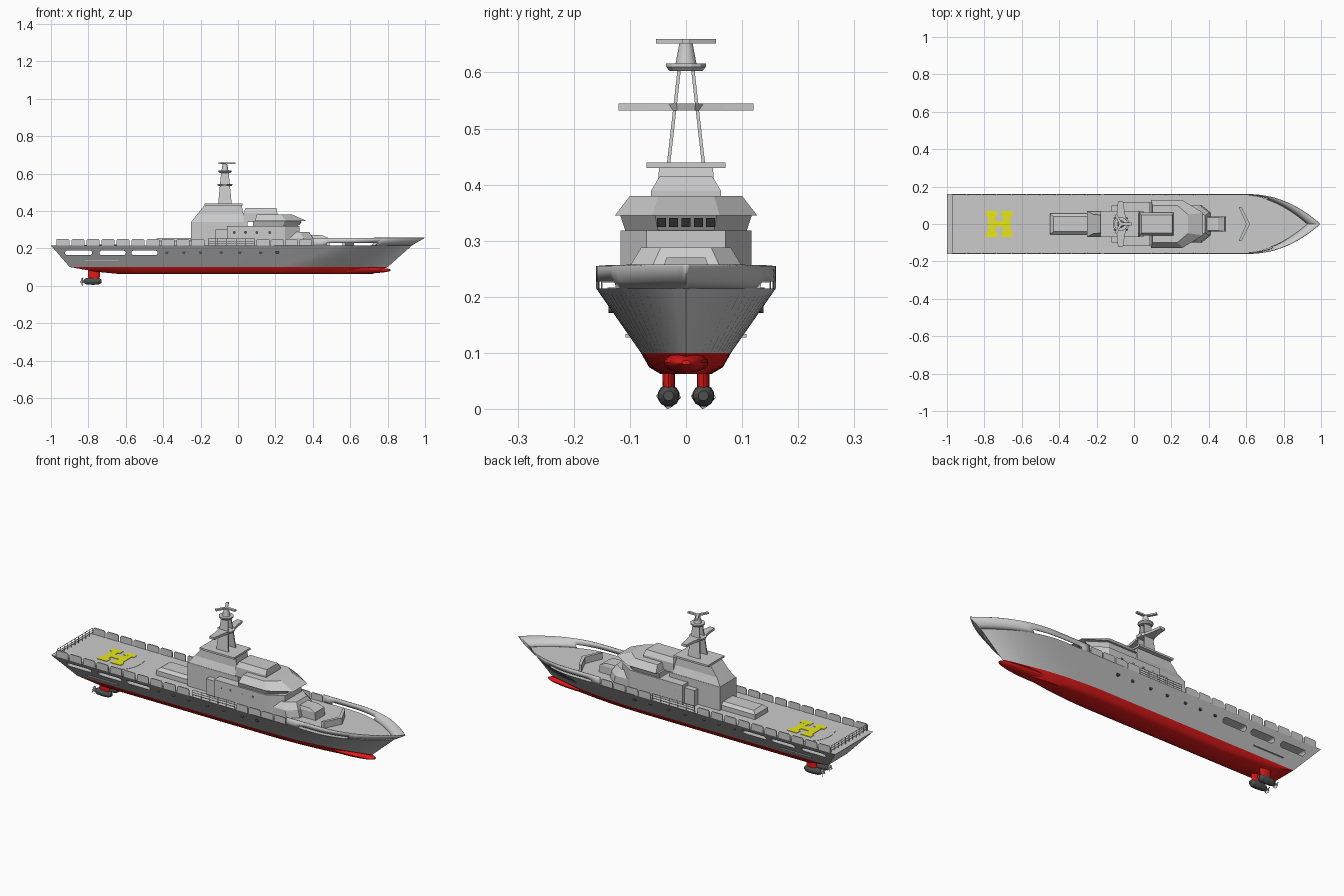
import bpy, bmesh, math
from math import sin, cos, pi
from mathutils import Matrix, Vector

if "Cube" in bpy.data.objects:
    bpy.data.objects.remove(bpy.data.objects["Cube"])


def mat(name, c):
    m = bpy.data.materials.new(name)
    m.diffuse_color = (*c, 1)
    m.use_nodes = True
    m.node_tree.nodes["Principled BSDF"].inputs["Base Color"].default_value = m.diffuse_color
    return m


RED, YELLOW, DARK = mat("red", (.75, .01, .01)), mat("yellow", (.8, .8, .01)), mat("dark", (.08, .08, .08))


def make(name, verts, faces, m=None, smooth=False):
    me = bpy.data.meshes.new(name)
    me.from_pydata([tuple(v) for v in verts], [], faces)
    bm = bmesh.new()
    bm.from_mesh(me)
    bmesh.ops.recalc_face_normals(bm, faces=bm.faces)
    bm.to_mesh(me)
    bm.free()
    ob = bpy.data.objects.new(name, me)
    bpy.context.collection.objects.link(ob)
    if m:
        me.materials.append(m)
    if smooth:
        bpy.ops.object.select_all(action='DESELECT')
        ob.select_set(True)
        bpy.context.view_layer.objects.active = ob
        bpy.ops.object.shade_smooth_by_angle(angle=math.radians(35))
    return ob


def lofted(parts):
    # each part is a list of rings with equal point counts, capped at both ends
    verts, faces = [], []
    for rings in parts:
        b, n = len(verts), len(rings[0])
        for r in rings:
            verts += r
        for k in range(len(rings) - 1):
            for i in range(n):
                j = (i + 1) % n
                faces.append((b + k*n + i, b + k*n + j, b + k*n + n + j, b + k*n + n + i))
        faces += [tuple(range(b + n - 1, b - 1, -1)), tuple(range(b + (len(rings) - 1)*n, b + len(rings)*n))]
    return verts, faces


def loft(name, parts, m=None, smooth=False):
    return make(name, *lofted(parts), m, smooth)


def rect(x0, x1, w, z):
    return [(x0, -w, z), (x1, -w, z), (x1, w, z), (x0, w, z)]


def box(x0, x1, y0, y1, z0, z1):
    return [[(x0, y0, z), (x1, y0, z), (x1, y1, z), (x0, y1, z)] for z in (z0, z1)]


def side_prism(pts, y0, y1):
    return [[(x, y, z) for x, z in pts] for y in (y0, y1)]


def circle(c, r, n, axis='z'):
    out = []
    for i in range(n):
        a, b = r*cos(2*pi*(i + .5)/n), r*sin(2*pi*(i + .5)/n)
        out.append({'x': (c[0], c[1] + a, c[2] + b), 'y': (c[0] + a, c[1], c[2] + b),
                    'z': (c[0] + a, c[1] + b, c[2])}[axis])
    return out


def rod(a, b, r=.0022, n=5):
    d = (Vector(b) - Vector(a)).normalized()
    q = d.to_track_quat('Z', 'Y')
    return [[tuple(Vector(p) + q @ Vector((r*cos(2*pi*i/n), r*sin(2*pi*i/n), 0))) for i in range(n)] for p in (a, b)]


# Hull waterlines
def half(x, w, xt, xe, p=2.1):
    return w if x <= xt else w*max(0, 1 - ((x - xt)/(xe - xt))**p)


def waterline(z, xs, xt, xe, w):
    xr = [xs + (xt - xs)*i/4 for i in range(4)] + [xt + (xe - xt)*i/16 for i in range(17)]
    a = [(x, -half(x, w, xt, xe), z) for x in xr]
    return a + [(x, -y, z) for x, y, z in a[-2::-1]]


L1 = waterline(.10, -.90, .22, .80, .08)
L2 = waterline(.215, -1.0, .55, .93, .16)
loft("lower_hull", [[waterline(.063, -.64, .2, .72, .046), waterline(.075, -.76, .2, .75, .066), L1]], RED, True)
hull = loft("upper_hull", [[L1, L2]], None, True)

# Mooring openings cut through the stern quarters
slots = []
for x0, x1 in ((-.925, -.78), (-.74, -.60), (-.57, -.43)):
    r = .012
    pts = [(x1 - r + r*cos(t), .176 + r*sin(t)) for t in [(-.5 + i/6)*pi for i in range(7)]]
    pts += [(x0 + r - r*cos(t), .176 - r*sin(t)) for t in [(-.5 + i/6)*pi for i in range(7)]]
    slots.append(side_prism(pts, -.3, .3))
cutter = loft("slot_cutter", slots)
cutter.hide_render = True
mod = hull.modifiers.new("slots", 'BOOLEAN')
mod.object, mod.operation, mod.solver = cutter, 'DIFFERENCE', 'EXACT'
bpy.context.view_layer.objects.active = hull
bpy.ops.object.modifier_apply(modifier="slots")
bpy.data.objects.remove(cutter)

# Bulbous bow
bulb = []
for i in range(1, 16):
    t = pi*i/16
    bulb.append([(.62 - .2*cos(t), .04*sin(t)*cos(a), .083 + .019*sin(t)*sin(a)) for a in [2*pi*k/20 for k in range(20)]])
loft("bulbous_bow", [bulb], RED, True)

# Bow bulwark with a long freeing slot
verts, faces, n = [], [], 56
for i in range(n + 1):
    v = 2*i/n - 1
    u, s = 1 - abs(v), (1 if v > 0 else -1)
    u = 1 - (1 - u)**1.3
    x2, x3 = .4 + .53*u, .4 + .597*u
    lo = Vector((x2, s*half(x2, .16, .55, .93), .215))
    hi = Vector((x3, s*half(x3, .16, .6, .997, 2.2), .255))
    verts += [lo, lo.lerp(hi, .32), hi]
    if i < n:
        b = 3*i
        if not .46 < x2 < .73:
            faces.append((b, b + 3, b + 4, b + 1))
        faces.append((b + 1, b + 4, b + 5, b + 2))
bul = make("bow_bulwark", verts, faces, None, True)
bul.modifiers.new("thick", 'SOLIDIFY').thickness = .004

# Side panels, railings, portholes and rubbing strips on both sides
panels, rails, ports, strips = [], [], [], []
for s in (-1, 1):
    for x in [-.97 + .08*i for i in range(10)] + [.10 + .075*i for i in range(4)]:
        p = [(x, .215), (x + .07, .215), (x + .07, .243), (x + .063, .25), (x + .007, .25), (x, .243)]
        panels.append(side_prism(p, s*.155, s*.16))
    rails += [rod((-.16, s*.156, z), (.09, s*.156, z), .0015) for z in (.227, .238, .25)]
    rails += [rod((-.16 + .05*i, s*.156, .215), (-.16 + .05*i, s*.156, .25), .0015) for i in range(6)]
    for x in (-.38, -.29, -.2, -.09, .01, .12, .21):
        ports.append([circle((x, s*.125, .18), .009, 12, 'y'), circle((x, s*.138, .18), .009, 12, 'y')])
    for x in (-.02, .04, .1, .17):
        ports.append([circle((x, s*.11, .285), .008, 12, 'y'), circle((x, s*.117, .285), .008, 12, 'y')])
    strips.append(box(-.82, -.64, s*.095, s*.108, .128, .134))
rails += [rod((-.97, -.15, z), (-.97, .15, z), .0015) for z in (.227, .238, .25)]
rails += [rod((-.97, -.15 + .03*i, .215), (-.97, -.15 + .03*i, .25), .0015) for i in range(11)]
loft("side_panels", panels)
loft("railings", rails)
loft("portholes", ports, DARK)
loft("rubbing_strips", strips)

# Helicopter deck marking
loft("landing_circle", [[circle((-.72, 0, .214), .14, 48), circle((-.72, 0, .2165), .14, 48)]])
bars = [box(-.745, -.695, -.017, .017, .216, .219)]
for s in (-1, 1):
    bars.append(box(-.72 + s*.041 - .018, -.72 + s*.041 + .018, -.07, .07, .216, .219))
    bars += [box(-.72 + s*.041 - .03, -.72 + s*.041 + .03, t*.055 - .015, t*.055 + .015, .216, .2192) for t in (-1, 1)]
loft("landing_mark", bars, YELLOW)

# Superstructure blocks


def nose(x0, x1, x2, w, wf, z):
    return [(x0, -w, z), (x1, -w, z), (x2, -wf, z), (x2, wf, z), (x1, w, z), (x0, w, z)]


loft("aft_skylight", [[rect(-.45, -.25, .055, .213), rect(-.45, -.25, .055, .24), rect(-.43, -.25, .04, .255)]])
loft("aft_house", [box(-.25, .05, -.07, .07, .213, .342)])
loft("main_house", [[nose(-.06, .25, .33, .117, .07, z) for z in (.213, .318)]])
loft("house_side_lockers", [box(-.12, -.06, s*.06, s*.1, .213, .30) for s in (-1, 1)])
loft("forward_house", [[nose(.25, .36, .41, .1, .06, .213), nose(.25, .35, .40, .1, .06, .255), nose(.25, .33, .38, .08, .045, .288)]])
loft("gun_platform", [[rect(.37, .49, .04, .213), rect(.37, .485, .04, .255), rect(.37, .45, .035, .27)]])
loft("bridge", [[nose(.08, .24, .32, .108, .05, .318), nose(.08, .25, .34, .117, .055, .345)]])
loft("bridge_visor", [[nose(.09, .26, .37, .127, .06, .345), nose(.10, .23, .29, .10, .05, .38)]])
# Bridge windows
win = []
for i in range(5):
    y = -.044 + .022*i
    win.append([[(x, y + d, z) for x, d, z in ((.30, -.008, z0), (xf, -.008, z0), (xf, .008, z0), (.30, .008, z0))]
                for xf, z0 in ((.328, .325), (.341, .341))])
loft("bridge_windows", win, DARK)
loft("bridge_roof_house", [[rect(.03, .21, .062, .34), rect(.03, .21, .062, .39), rect(.04, .205, .047, .415)]])
loft("mast_house", [[rect(-.25, .03, .068, .342), rect(-.22, .03, .052, .38), rect(-.18, .02, .048, .43)]])
loft("mast_deck", [box(-.18, .025, -.07, .07, .43, .44)])

# Breakwater on the foredeck
loft("breakwater", [[[(.56, s*.09, z), (.575, s*.09, z), (.62, 0, z), (.60, 0, z)] for z in (.213, .25)] for s in (-1, 1)])

# Mast: two leaning side plates, platforms, arms and antenna
M = -.07
loft("mast_legs", [[[(M - d, s*(y - .003), z), (M + d, s*(y - .003), z), (M + d, s*(y + .003), z), (M - d, s*(y + .003), z)]
     for d, y, z in ((.036, .031, .438), (.027, .02, .535), (.02, .012, .607))] for s in (-1, 1)])
loft("radar_platform", [[circle((M, 0, z), r, 8) for r, z in ((.04, .532), (.045, .545))]]
     + [[[(M - .03, s*.02, z), (M + .03, s*.02, z), (M + .02, s*.067, z), (M + .012, s*.12, z), (M - .016, s*.12, z), (M - .02, s*.067, z)]
        for z in (.532, .545)] for s in (-1, 1)])
loft("upper_platform", [[circle((M, 0, z), r, 12) for r, z in ((.03, .603), (.037, .61), (.037, .616))]])
loft("mast_top", [[circle((M, 0, z), r, 16) for r, z in ((.019, .616), (.012, .652))]], None, True)
tips = [Vector((M + .056*cos(a), .058*sin(a), 0)) for a in (0, 2*pi/3, 4*pi/3)]
ant = []
for t in tips:
    d, c = t - Vector((M, 0, 0)), Vector((M, 0, 0))
    w = Vector((-d.y, d.x, 0)).normalized()*.007
    ant.append([[tuple(p + Vector((0, 0, z))) for p in (c - w, t - w, t + w, c + w)] for z in (.652, .66)])
loft("top_antenna", ant)

# Azimuth thrusters with struts, pods and propellers
struts, pods, props = [], [], []
for y in (-.031, .031):
    struts.append([[(-.77 + a*cos(t), y + .011*sin(t), z) for t in [2*pi*k/16 for k in range(16)]]
                   for a, z in ((.03, .035), (.034, .095))])
    pods.append([circle((x, y, .024), r, 12, 'x') for x, r in
                 ((-.825, .009), (-.81, .018), (-.775, .02), (-.745, .018), (-.73, .009))])
    props.append([circle((x, y, .022), r, 10, 'x') for x, r in ((-.845, .003), (-.835, .006), (-.824, .006))])
    for k in range(4):
        R = Matrix.Rotation(pi/2*k, 3, 'X')
        blade = [[(-.002, -.003, 0), (.002, .003, 0), (.005, .008, .016), (.001, .002, .022), (-.005, -.008, .016)],
                 [(-.001, -.004, 0), (.003, .002, 0), (.006, .007, .016), (.002, .001, .022), (-.004, -.009, .016)]]
        props.append([[tuple(R @ Vector(p) + Vector((-.833, y, .022))) for p in ring] for ring in blade])
loft("thruster_struts", struts, RED, True)
loft("thruster_pods", pods, DARK)
loft("propellers", props)
